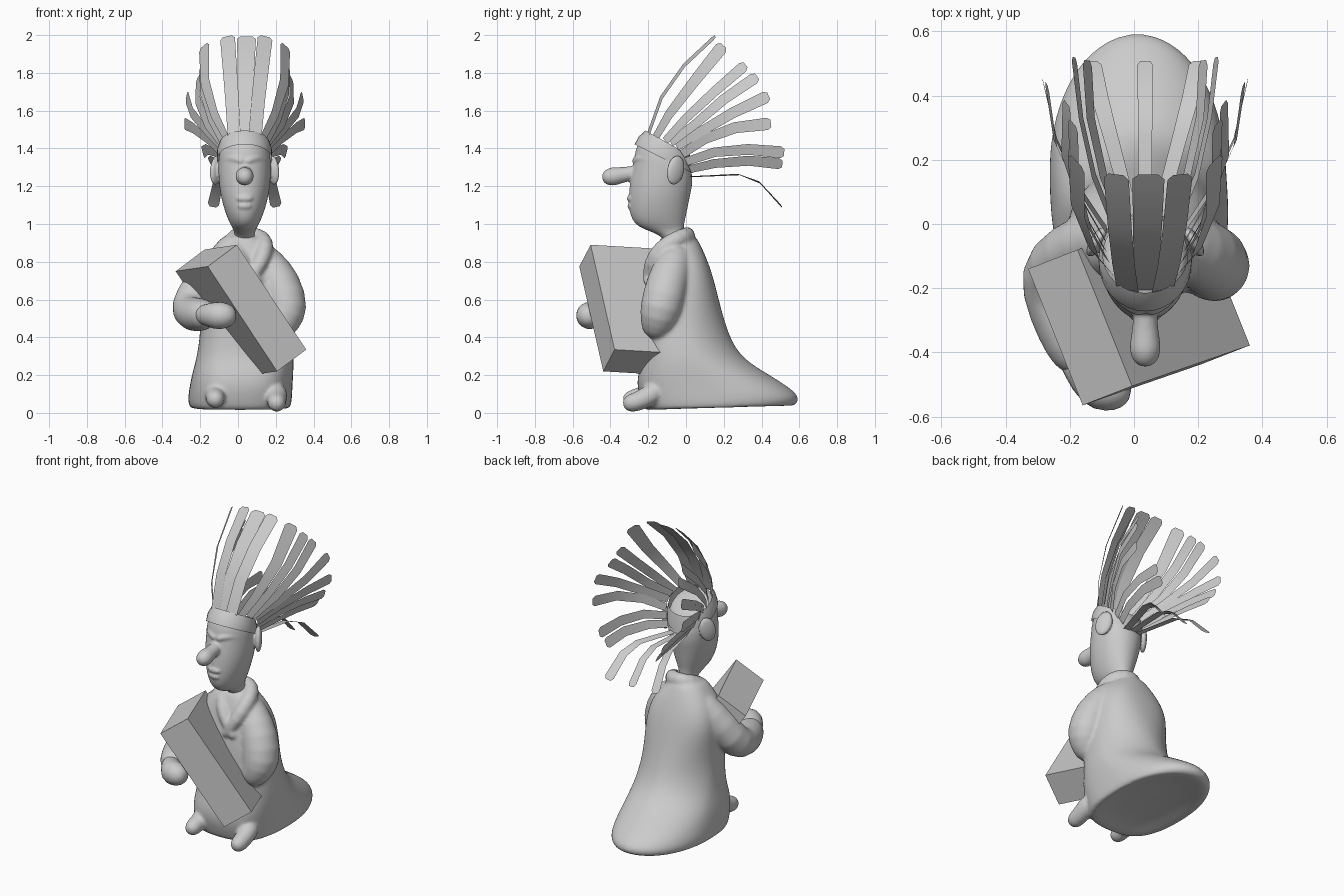
import bpy, bmesh, math
from mathutils import Vector

if "Cube" in bpy.data.objects:
    bpy.data.objects.remove(bpy.data.objects["Cube"])

CX = 0.035  # centre line of the head
grey = bpy.data.materials.new("plain_grey")
grey.diffuse_color = (0.6, 0.6, 0.6, 1)
grey.use_nodes = True
grey.node_tree.nodes["Principled BSDF"].inputs["Base Color"].default_value = grey.diffuse_color


def finish(name, bm, smooth=True, subsurf=0):
    bmesh.ops.recalc_face_normals(bm, faces=bm.faces)
    me = bpy.data.meshes.new(name)
    bm.to_mesh(me)
    bm.free()
    me.materials.append(grey)
    for p in me.polygons:
        p.use_smooth = smooth
    ob = bpy.data.objects.new(name, me)
    bpy.context.collection.objects.link(ob)
    if subsurf:
        mod = ob.modifiers.new("smooth", 'SUBSURF')
        mod.levels = mod.render_levels = subsurf
    return ob


def skin(name, rings, caps=True, smooth=True, subsurf=2):
    """Bridge closed rings of points."""
    bm = bmesh.new()
    vs = [[bm.verts.new(p) for p in r] for r in rings]
    n = len(rings[0])
    for a, b in zip(vs, vs[1:]):
        for i in range(n):
            j = (i + 1) % n
            bm.faces.new((a[i], a[j], b[j], b[i]))
    if caps:
        bm.faces.new(vs[0])
        bm.faces.new(vs[-1])
    return finish(name, bm, smooth, subsurf)


def oval(x, z, front, back, rx, slope=0.0, square=2.0, rear=2.1, n=24):
    """Ring around the z axis, optionally tilted; each half has its own squareness."""
    cy, ry = (front + back) / 2, (back - front) / 2
    pts = []
    for i in range(n):
        a = 2 * math.pi * i / n
        c, s = math.cos(a), math.sin(a)
        e = 2 / (square if s < 0 else rear)
        py = math.copysign(abs(s) ** e, s) * ry
        pts.append((x + math.copysign(abs(c) ** e, c) * rx, cy + py, z + slope * py))
    return pts


def tube(name, pts, n=14):
    """Round-ended tube through (x, y, z, radius) points."""
    ps = [(Vector(p[:3]), p[3]) for p in pts]
    d0 = (ps[0][0] - ps[1][0]).normalized()
    d1 = (ps[-1][0] - ps[-2][0]).normalized()
    (a, ra), (b, rb) = ps[0], ps[-1]
    ps = [(a + d0 * ra * .97, ra * .3), (a + d0 * ra * .65, ra * .78)] + ps + \
         [(b + d1 * rb * .65, rb * .78), (b + d1 * rb * .97, rb * .3)]
    rings, side = [], None
    for i, (p, r) in enumerate(ps):
        t = (ps[min(i + 1, len(ps) - 1)][0] - ps[max(i - 1, 0)][0]).normalized()
        if side is None:
            side = t.orthogonal()
        side = (side - t * side.dot(t)).normalized()
        up = t.cross(side)
        rings.append([p + r * (side * math.cos(2 * math.pi * k / n) +
                               up * math.sin(2 * math.pi * k / n)) for k in range(n)])
    return skin(name, rings, subsurf=1)


def ellipsoid(name, loc, size, rot=(0, 0, 0)):
    bm = bmesh.new()
    bmesh.ops.create_uvsphere(bm, u_segments=20, v_segments=12, radius=1)
    bmesh.ops.scale(bm, vec=size, verts=bm.verts)
    ob = finish(name, bm)
    ob.location, ob.rotation_euler = loc, rot
    return ob


def fuse(parts, voxel, rounds):
    """Melt overlapping parts into one softly blended skin."""
    bpy.ops.object.select_all(action='DESELECT')
    for ob in parts:
        ob.select_set(True)
    bpy.context.view_layer.objects.active = parts[0]
    bpy.ops.object.convert(target='MESH')
    bpy.ops.object.join()
    rm = parts[0].modifiers.new("blend", 'REMESH')
    rm.mode, rm.voxel_size, rm.use_smooth_shade = 'VOXEL', voxel, True
    sm = parts[0].modifiers.new("soften", 'SMOOTH')
    sm.factor, sm.iterations = 0.5, rounds


def feather(name, pts, w0, w1, turn):
    """Thin ribbon; turn is the angle of its width from edge-up to sideways."""
    ps = [Vector(p) for p in pts]
    ps.append(ps[-1] + (ps[-1] - ps[-2]).normalized() * 0.02)
    bm, rows = bmesh.new(), []
    for i, p in enumerate(ps):
        t = (ps[min(i + 1, len(ps) - 1)] - ps[max(i - 1, 0)]).normalized()
        x = Vector((1, 0, 0))
        side = t.cross(x).normalized() * math.cos(turn) + x * math.sin(turn)
        side = (side - t * side.dot(t)).normalized()
        w = w0 + (w1 - w0) * min(1, i / (len(ps) - 2))
        if i == len(ps) - 1:
            w *= 0.6
        rows.append((bm.verts.new(p - side * w / 2), bm.verts.new(p + side * w / 2)))
    for a, b in zip(rows, rows[1:]):
        bm.faces.new((a[0], a[1], b[1], b[0]))
    return finish(name, bm)


# robe with a hollowed hem and a train: x, z, front, back, half width, rear squareness
robe = [(.02, .055, -.08, .38, .14, 2), (.015, .022, -.19, .55, .25, 2),
        (.01, .030, -.225, .59, .27, 2), (.01, .07, -.24, .605, .278, 2),
        (.015, .13, -.262, .56, .275, 2), (.025, .21, -.258, .43, .27, 1.9),
        (.04, .30, -.225, .28, .258, 1.75), (.04, .45, -.23, .215, .238, 1.8),
        (.03, .60, -.225, .175, .237, 2.2), (.02, .72, -.205, .145, .232, 2.5),
        (.02, .82, -.18, .11, .195, 2.5), (.015, .90, -.15, .072, .13, 2.2), (.015, .95, -.12, .045, .08, 2)]
body = [skin("robe", [oval(x, z, f, b, rx, .03 if z < .1 else 0, 2.9, q) for x, z, f, b, rx, q in robe])]

# sleeves blended into the robe
body.append(tube("right_sleeve", [(.14, -.06, .80, .10), (.228, -.10, .69, .115),
                                  (.268, -.135, .54, .116), (.235, -.15, .48, .095)]))
body.append(tube("left_sleeve", [(-.09, -.04, .80, .095), (-.20, -.085, .68, .10),
                                 (-.27, -.15, .54, .103), (-.238, -.27, .52, .096),
                                 (-.19, -.38, .52, .09)]))

# rolled collar crossing over the chest
body.append(tube("collar", [(.06, -.20, .70, .03), (.12, -.19, .79, .042), (.15, -.13, .875, .048),
                            (.135, -.04, .925, .047), (.08, .012, .94, .047), (.0, .012, .94, .047),
                            (-.035, -.05, .925, .045), (-.025, -.14, .87, .042), (.03, -.19, .79, .035),
                            (.10, -.20, .70, .03)]))

# feet below the hem
for x, dz in ((-.12, .02), (.205, 0)):
    body.append(tube("foot", [(x, -.18, .10, .06), (x, -.24, .065 + dz, .053),
                              (x, -.285, .053 + dz, .052)]))
fuse(body, .01, 6)

tube("left_hand", [(-.18, -.43, .52, .055), (-.115, -.512, .515, .076), (-.08, -.515, .515, .074)])

# box held across the chest
corner = Vector((-.16, -.565, .775))
u, v, w = Vector((.154, .06, .115)), Vector((-.17, .425, -.025)), Vector((.367, .127, -.555))
skin("box", [[corner + k, corner + u + k, corner + u + v + k, corner + v + k]
             for k in (Vector(), w)], smooth=False, subsurf=0)

# neck and head: z, front, back, half width, tilt
rings = [(0.90, -.12, .02, .055, 0), (0.94, -.13, -.01, .052, 0), (0.97, -.22, -.01, .058, 0),
         (1.00, -.275, -.01, .078, 0), (1.06, -.302, .005, .103, 0), (1.14, -.305, .02, .126, 0),
         (1.22, -.297, .035, .138, -.1), (1.29, -.278, .035, .14, -.25),
         (1.35, -.265, .03, .14, -.5), (1.41, -.21, .01, .125, -.55), (1.425, -.13, -.05, .05, -.55)]
head = [skin("head", [oval(CX, z, f, b, rx, s) for z, f, b, rx, s in rings])]

# face
head.append(tube("nose", [(CX, -.26, 1.275, .038), (CX, -.32, 1.262, .04), (CX, -.375, 1.254, .05),
                          (CX, -.397, 1.25, .05)]))
head.append(ellipsoid("upper_lip", (CX, -.293, 1.135), (.045, .02, .02)))
head.append(ellipsoid("lower_lip", (CX, -.29, 1.095), (.038, .02, .02)))
for s in (-1, 1):
    head.append(tube("brow", [(CX + s * .02, -.268, 1.335, .02), (CX + s * .06, -.248, 1.35, .022),
                              (CX + s * .10, -.20, 1.34, .018)]))
    head.append(ellipsoid("eye", (CX + s * .055, -.245, 1.29), (.03, .02, .02)))
    head.append(ellipsoid("ear", (CX + s * .15, -.055, 1.285), (.022, .052, .08), (-.25, 0, s * .55)))
fuse(head, .007, 5)

# band around the forehead
skin("headband", [oval(CX, 1.345, -.272, .035, .145, -.5, n=32),
                  oval(CX, 1.39, -.25, .03, .145, -.52, n=32),
                  oval(CX, 1.43, -.215, .02, .132, -.55, n=32)], caps=False, subsurf=0)

# tall front feathers
for name, x0, x1, wide, turn in (("left", -.055, -.09, .08, 1.8), ("middle", 0, .01, .10, 1.57),
                                 ("right", .055, .108, .08, 1.34)):
    pts = [(CX + x0 + (x1 - x0) * t, y, z) for t, y, z in
           ((0, -.205, 1.46), (.35, -.13, 1.67), (.7, -.01, 1.84), (1, .14, 1.98))]
    feather(name + "_front_feather", pts, .07, wide, turn)

# side feathers: sideways turn, then (offset, y, z) path, mirrored about the head
sides = [
    (.65, [(.10, -.16, 1.46), (.16, -.09, 1.58), (.21, .04, 1.75), (.215, .185, 1.93)]),
    (.5, [(.12, -.11, 1.44), (.18, .0, 1.56), (.22, .15, 1.70), (.225, .30, 1.83)]),
    (.4, [(.125, -.08, 1.43), (.20, .05, 1.53), (.25, .20, 1.66), (.245, .36, 1.77)]),
    (.2, [(.125, -.05, 1.41), (.20, .08, 1.49), (.28, .25, 1.59), (.305, .42, 1.67)]),
    (0, [(.12, -.02, 1.37), (.20, .10, 1.45), (.275, .26, 1.51), (.315, .43, 1.53)]),
    (-.25, [(.10, .0, 1.33), (.16, .15, 1.38), (.20, .33, 1.395), (.22, .50, 1.38)]),
    (-.45, [(.08, .02, 1.29), (.13, .15, 1.32), (.17, .33, 1.335), (.18, .49, 1.32)]),
]
back = [(.04, .02, 1.25), (.11, .28, 1.262), (.14, .39, 1.22), (.165, .495, 1.105)]
for name, s in (("left", -1), ("right", 1)):
    for i, (turn, path) in enumerate(sides):
        feather(f"{name}_side_feather_{i + 1}", [(CX + s * x, y, z) for x, y, z in path],
                .045, .085 if i == 0 else .065, s * turn)
    feather(name + "_back_feather", [(CX + s * x, y, z) for x, y, z in back], .04, .06, s * 1.7)
feather("middle_back_feather", [(CX, y, z) for x, y, z in back], .04, .05, 1.57)
